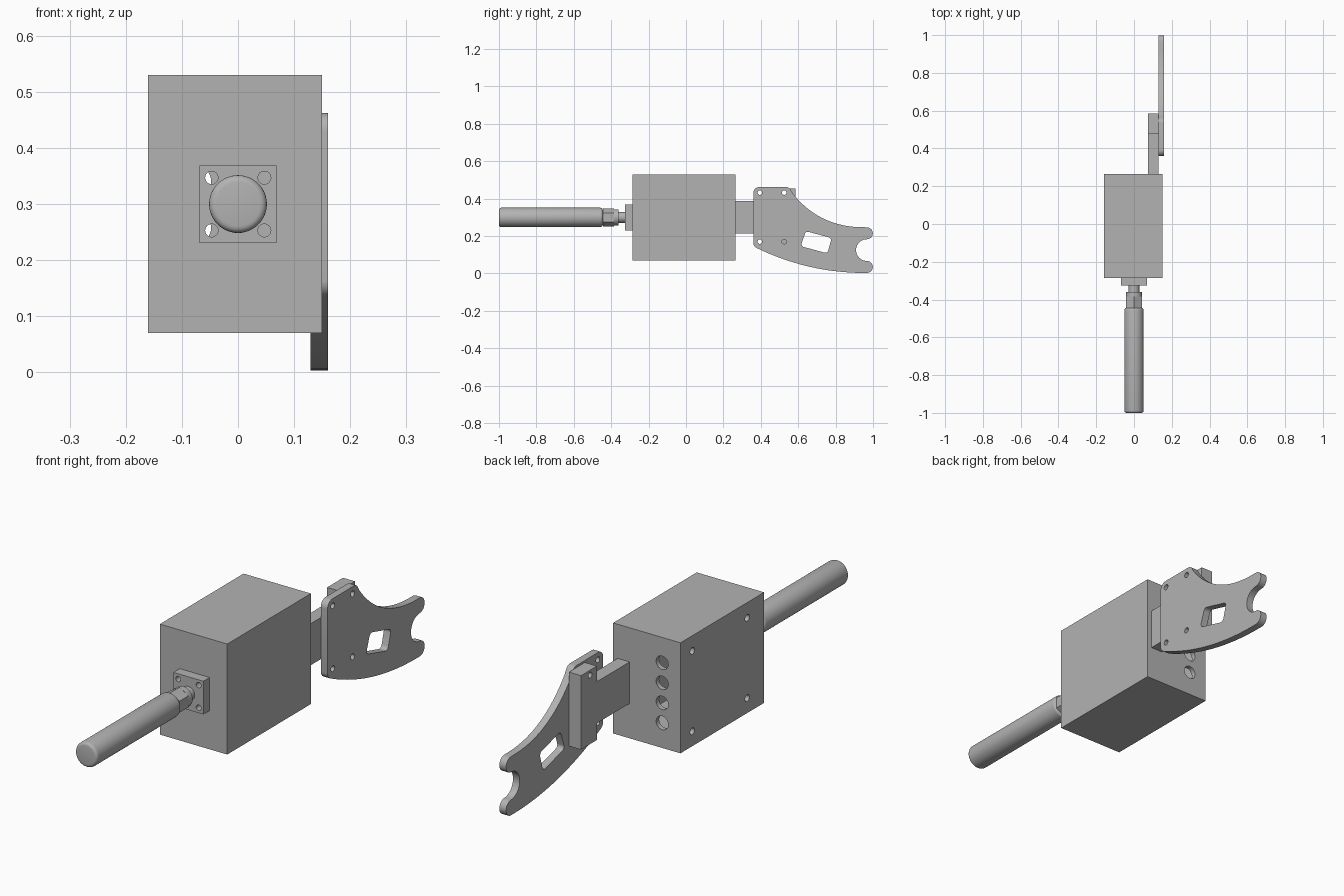
import bpy, bmesh
from math import sin, cos, radians, pi
from mathutils import Matrix, Vector

cube = bpy.data.objects.get("Cube")
if cube:
    bpy.data.objects.remove(cube, do_unlink=True)

GREY = (0.45, 0.45, 0.45, 1)
grey = bpy.data.materials.new("plain grey")
grey.use_nodes = True
grey.diffuse_color = GREY
grey.node_tree.nodes["Principled BSDF"].inputs["Base Color"].default_value = GREY


def add_object(name, bm):
    bmesh.ops.recalc_face_normals(bm, faces=bm.faces)
    mesh = bpy.data.meshes.new(name)
    bm.to_mesh(mesh)
    bm.free()
    mesh.materials.append(grey)
    obj = bpy.data.objects.new(name, mesh)
    bpy.context.collection.objects.link(obj)
    return obj


def box(name, low, high):
    low, high = Vector(low), Vector(high)
    bm = bmesh.new()
    bmesh.ops.create_cube(bm, size=1)
    bmesh.ops.scale(bm, vec=high - low, verts=bm.verts)
    bmesh.ops.translate(bm, vec=(low + high) / 2, verts=bm.verts)
    return add_object(name, bm)


def rod(name, axis, centre, radius, length, sides=32):
    bm = bmesh.new()
    bmesh.ops.create_cone(bm, cap_ends=True, segments=sides,
                          radius1=radius, radius2=radius, depth=length)
    turn = Matrix.Rotation(pi / 2, 3, "Y" if axis == "X" else "X")
    bmesh.ops.rotate(bm, matrix=turn, verts=bm.verts)
    bmesh.ops.translate(bm, vec=centre, verts=bm.verts)
    return add_object(name, bm)


def prism(name, outline, x0, x1):
    """Extrude a (y, z) outline along x."""
    bm = bmesh.new()
    face = bm.faces.new([bm.verts.new((x0, y, z)) for y, z in outline])
    moved = bmesh.ops.extrude_face_region(bm, geom=[face])["geom"]
    verts = [v for v in moved if isinstance(v, bmesh.types.BMVert)]
    bmesh.ops.translate(bm, vec=(x1 - x0, 0, 0), verts=verts)
    return add_object(name, bm)


def apply_modifiers(obj):
    graph = bpy.context.evaluated_depsgraph_get()
    obj_eval = obj.evaluated_get(graph)
    mesh = bpy.data.meshes.new_from_object(obj_eval)
    obj.modifiers.clear()
    obj.data = mesh


def cut(obj, cutters):
    for cutter in cutters:
        mod = obj.modifiers.new("cut", "BOOLEAN")
        mod.object, mod.operation, mod.solver = cutter, "DIFFERENCE", "EXACT"
    apply_modifiers(obj)
    for cutter in cutters:
        bpy.data.objects.remove(cutter, do_unlink=True)


def smooth(obj):
    bpy.ops.object.select_all(action="DESELECT")
    obj.select_set(True)
    bpy.context.view_layer.objects.active = obj
    bpy.ops.object.shade_smooth_by_angle(angle=radians(30))


def arc(cy, cz, r, start, end, steps=12):
    angles = [radians(start + (end - start) * i / steps) for i in range(steps + 1)]
    return [(cy + r * cos(a), cz + r * sin(a)) for a in angles]


def bend(a, b, c, steps=20):
    """Inner points of a quadratic curve from a to c."""
    a, b, c = Vector(a), Vector(b), Vector(c)
    ts = [i / steps for i in range(1, steps)]
    return [tuple(a * (1 - t) ** 2 + b * 2 * t * (1 - t) + c * t * t) for t in ts]


MID = 0.30

# Hollow housing with a column of back holes and small side holes
housing = box("housing", (-0.16, -0.285, 0.07), (0.15, 0.265, 0.53))
holes = [box("cavity", (-0.14, -0.265, 0.09), (0.13, 0.245, 0.51))]
for i in range(4):
    holes.append(rod("hole", "Y", (-0.076, 0.26, 0.174 + i * 0.0835), 0.028, 0.1))
for y in (-0.174, 0.187):
    for z in (0.132, 0.466):
        holes.append(rod("hole", "X", (-0.16, y, z), 0.014, 0.1, 24))
corners = [(x, MID + z) for x in (-0.047, 0.047) for z in (-0.047, 0.047)]
holes += [rod("hole", "Y", (x, -0.3, z), 0.0115, 0.1, 24) for x, z in corners]
cut(housing, holes)
smooth(housing)

# Mounting flange
flange = box("flange", (-0.069, -0.326, MID - 0.069), (0.069, -0.285, MID + 0.069))
cut(flange, [rod("hole", "Y", (x, -0.3, z), 0.0115, 0.1, 24) for x, z in corners])
smooth(flange)

# Neck, collar and hexagonal nut between flange and handle
smooth(rod("neck", "Y", (0, -0.345, MID), 0.029, 0.04))
smooth(rod("collar", "Y", (0, -0.373, MID), 0.043, 0.026))
rod("hex_nut", "Y", (0, -0.415, MID), 0.048, 0.06, 6)

# Handle with a rounded rim
handle = rod("handle", "Y", (0, -0.7225, MID), 0.0515, 0.555, 48)
bevel = handle.modifiers.new("rim", "BEVEL")
bevel.width, bevel.segments = 0.012, 4
bevel.limit_method, bevel.angle_limit = "ANGLE", radians(40)
apply_modifiers(handle)
smooth(handle)

# T-shaped arm behind the housing
arm = prism("arm", [(0.265, 0.215), (0.48, 0.215), (0.48, 0.145), (0.585, 0.145),
                    (0.585, 0.453), (0.48, 0.453), (0.48, 0.388), (0.265, 0.388)],
            0.074, 0.129)
cut(arm, [rod("hole", "X", (0.1, 0.525, 0.432), 0.012, 0.2, 24)])
smooth(arm)

# Curved fork plate
upper_start, upper_end = (0.555, 0.449), (0.95, 0.247)
tip = 0.967
outline = arc(0.392, 0.43, 0.032, 180, 90)
outline += arc(0.534, 0.43, 0.032, 90, 45, 6)
outline += bend(upper_start, (0.70, 0.247), upper_end)
outline += arc(tip, 0.215, 0.032, 90, -90)
outline += arc(tip, 0.125, 0.058, 90, 270, 20)[1:-1]
outline += arc(tip, 0.035, 0.032, 90, -90)
outline += bend((tip, 0.003), (0.66, 0.0), (0.378, 0.136))
outline += arc(0.392, 0.165, 0.032, 245, 180)[:-1]
plate = prism("fork_plate", outline, 0.129, 0.16)

# Rounded slanted slot and screw holes in the plate
slot = []
for y, z, start in ((0.651, 0.207, 165), (0.759, 0.178, 75),
                    (0.745, 0.127, -15), (0.634, 0.157, -105)):
    slot += arc(y, z, 0.016, start, start - 90, 6)
cutters = [prism("slot", slot, 0.1, 0.2)]
for y in (0.395, 0.525):
    for z in (0.17, 0.432):
        cutters.append(rod("hole", "X", (0.145, y, z), 0.012, 0.1, 24))
cut(plate, cutters)
smooth(plate)
